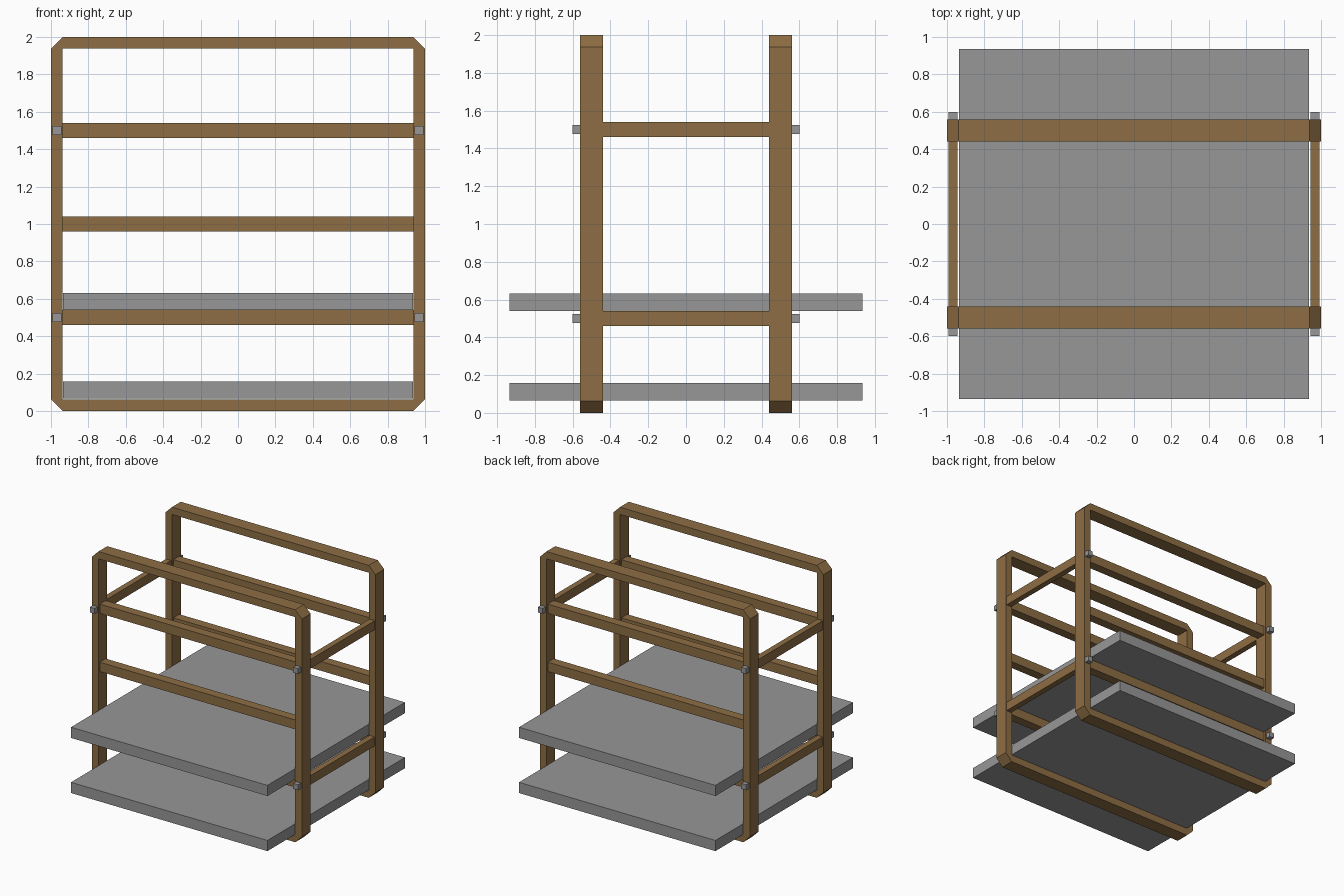
import bpy, bmesh

if "Cube" in bpy.data.objects:
    bpy.data.objects.remove(bpy.data.objects["Cube"])


def material(name, rgb):
    m = bpy.data.materials.new(name)
    m.diffuse_color = (*rgb, 1)
    m.use_nodes = True
    m.node_tree.nodes["Principled BSDF"].inputs["Base Color"].default_value = m.diffuse_color
    return m


wood = material("brown wood", (0.27, 0.155, 0.058))
grey = material("grey metal", (0.31, 0.31, 0.31))


def finish(name, bm, mat):
    bmesh.ops.recalc_face_normals(bm, faces=bm.faces)
    mesh = bpy.data.meshes.new(name)
    bm.to_mesh(mesh)
    bm.free()
    mesh.materials.append(mat)
    obj = bpy.data.objects.new(name, mesh)
    bpy.context.collection.objects.link(obj)
    return obj


def box(name, centre, size, mat):
    bm = bmesh.new()
    bmesh.ops.create_cube(bm, size=1)
    for v in bm.verts:
        v.co = [c + s * k for c, s, k in zip(centre, size, v.co)]
    return finish(name, bm, mat)


def frame(name, y):
    # upright loop: chamfered outer outline, square inner opening
    T = 0.063
    bm = bmesh.new()
    quarter = [((1 - T, 2), (1 - T, 2 - T)), ((1, 2 - T), (1 - T, 2 - T)),
               ((1, T), (1 - T, T)), ((1 - T, 0), (1 - T, T))]
    ring = quarter + [((-a, b), (-c, d)) for (a, b), (c, d) in reversed(quarter)]
    faces = []
    for i, (o1, i1) in enumerate(ring):
        o2, i2 = ring[(i + 1) % len(ring)]
        pts = [o1, o2, i2] if i1 == i2 else [o1, o2, i2, i1]
        faces.append(bm.faces.new([bm.verts.new((p[0], y - 0.06, p[1])) for p in pts]))
    bmesh.ops.remove_doubles(bm, verts=bm.verts, dist=1e-5)
    ext = bmesh.ops.extrude_face_region(bm, geom=bm.faces[:])
    new = [g for g in ext["geom"] if isinstance(g, bmesh.types.BMVert)]
    bmesh.ops.translate(bm, verts=new, vec=(0, 0.12, 0))
    return finish(name, bm, wood)


# front and back frames with long rails
for side, y in (("front", -0.5), ("back", 0.5)):
    frame(side + "_frame", y)
    for z in (0.5, 1.0, 1.5):
        box(f"{side}_rail", (0, y, z), (1.874, 0.08, 0.08), wood)

# side rails joining the frames, with bolt heads at the ends
for x in (-0.968, 0.968):
    for z in (0.5, 1.5):
        box("side_rail", (x, 0, z), (0.05, 0.88, 0.078), wood)
        for y in (-0.58, 0.58):
            box("bolt_head", (x, y, z), (0.046, 0.04, 0.046), grey)

# shelves
for name, z in (("lower_shelf", 0.112), ("upper_shelf", 0.586)):
    box(name, (0, 0, z), (1.87, 1.87, 0.092), grey)
